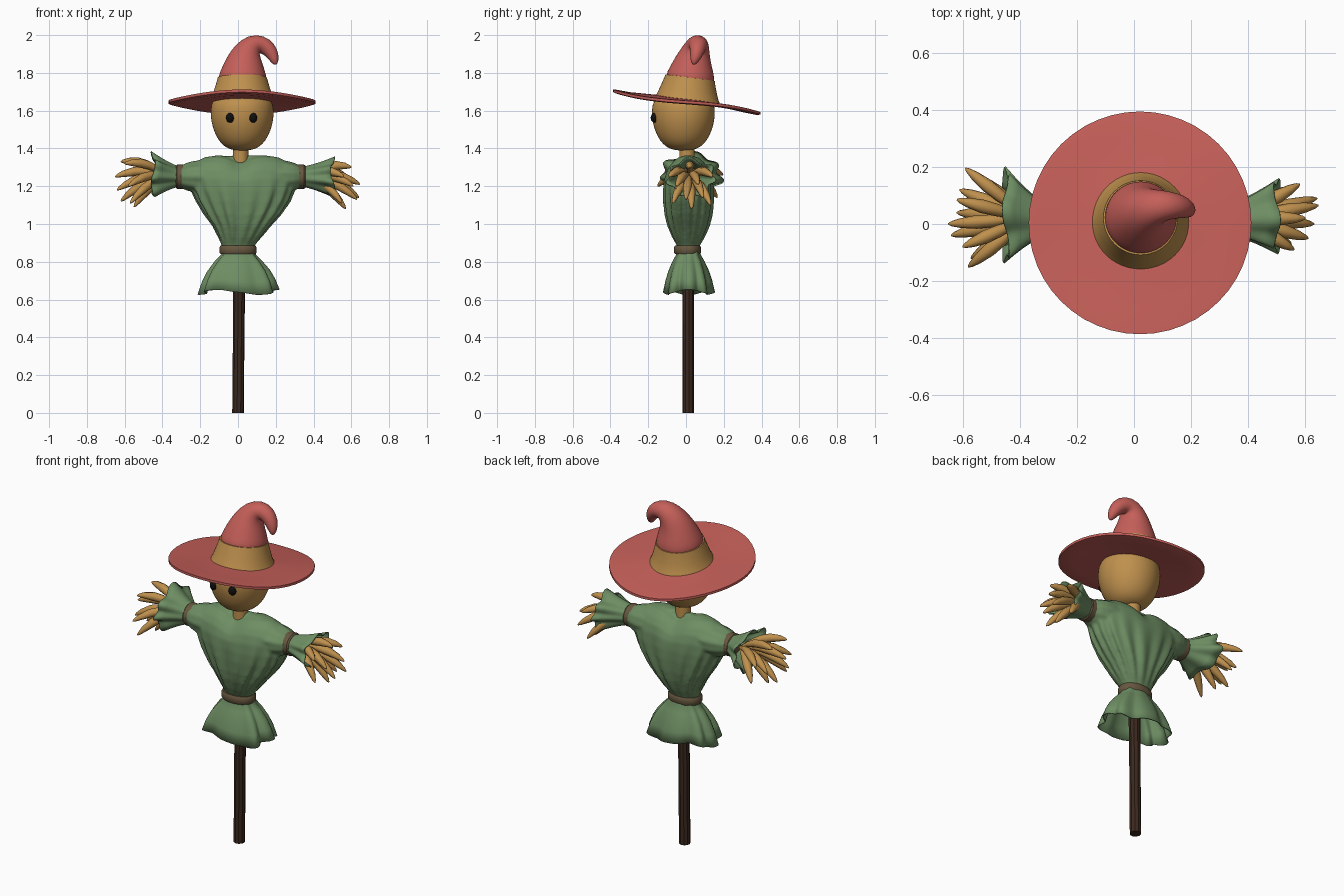
import bpy, math
from mathutils import Vector as V

if "Cube" in bpy.data.objects:
    bpy.data.objects.remove(bpy.data.objects["Cube"])

X, Y, Z = V((1, 0, 0)), V((0, 1, 0)), V((0, 0, 1))


def material(name, rgb):
    m = bpy.data.materials.new(name)
    m.diffuse_color = (*rgb, 1)
    m.use_nodes = True
    m.node_tree.nodes["Principled BSDF"].inputs["Base Color"].default_value = m.diffuse_color
    return m


RED = material("red_felt", (0.56, 0.115, 0.10))
GREEN = material("green_cloth", (0.155, 0.27, 0.125))
STRAW = material("straw", (0.52, 0.28, 0.075))
WOOD = material("dark_wood", (0.045, 0.022, 0.013))
ROPE = material("rope", (0.135, 0.095, 0.05))
BLACK = material("black", (0.005, 0.005, 0.005))


def ring(c, u, v, a, b, n=64, k=0, amp=0, ph=0, e=1.0, lean=0):
    """Super-ellipse ring around c, with k irregular cloth folds pushed along the radius."""
    pts = []
    for i in range(n):
        t = 2 * math.pi * i / n
        f = 1 + amp * (math.cos(k * t + ph + 0.8 * math.sin(2 * t)) + 0.4 * math.sin((k // 2 + 1) * t))
        cu, sv = math.cos(t), math.sin(t)
        pts.append(V(c) + u * a * f * math.copysign(abs(cu) ** e, cu)
                   + v * b * f * math.copysign(abs(sv) ** e, sv)
                   + u.cross(v) * lean * math.cos(3 * t + ph))
    return pts


def make(name, lofts, mat, caps=True, angle=40):
    """Skin one or more stacks of rings into a single smooth object."""
    verts, faces = [], []
    for rings in lofts:
        o, n = len(verts), len(rings[0])
        for r in rings:
            verts += [tuple(p) for p in r]
        for j in range(len(rings) - 1):
            for i in range(n):
                a, b = o + j * n + i, o + j * n + (i + 1) % n
                faces.append((a, b, b + n, a + n))
        if caps:
            faces.append(tuple(range(o + n - 1, o - 1, -1)))
            faces.append(tuple(range(len(verts) - n, len(verts))))
    me = bpy.data.meshes.new(name)
    me.from_pydata(verts, [], faces)
    ob = bpy.data.objects.new(name, me)
    bpy.context.collection.objects.link(ob)
    me.materials.append(mat)
    bpy.ops.object.select_all(action='DESELECT')
    ob.select_set(True)
    bpy.context.view_layer.objects.active = ob
    bpy.ops.object.shade_smooth_by_angle(angle=math.radians(angle))
    return ob


def tube(path, radii, n=10):
    """Rings along a path, carried without twist."""
    path = [V(p) for p in path]
    rings, u, last = [], None, None
    for i, p in enumerate(path):
        t = (path[min(i + 1, len(path) - 1)] - path[max(i - 1, 0)]).normalized()
        if u is None:
            u = t.orthogonal().normalized()
        else:
            u = last.rotation_difference(t) @ u
        rings.append(ring(p, u, t.cross(u), radii[i], radii[i], n))
        last = t
    return rings


def smooth(ob, levels=2):
    s = ob.modifiers.new("subsurf", 'SUBSURF')
    s.levels = s.render_levels = levels


def solid(ob, t):
    ob.modifiers.new("thickness", 'SOLIDIFY').thickness = t


def tilted(profile, cx, n=48):
    """Lathe rings (radius, height, y centre) sheared so the front rises like the hat."""
    return [[p + Z * (-0.132 * p.y) for p in ring((cx, cy, z), X, Y, r, r, n)] for r, z, cy in profile]


# pole
make("pole", [tube([(0, .012, 0), (.004, .012, .45), (.01, .012, 1.0)], [.031, .031, .033])], WOOD, angle=25)

# shirt body and sleeves, fused into one cloth surface
body = []
for z, a, b, cx in [(.85, .08, .054, 0), (.885, .086, .06, 0), (.93, .112, .084, .01), (.99, .15, .108, .02),
                    (1.05, .197, .122, .025), (1.12, .243, .13, .028), (1.18, .272, .132, .026),
                    (1.24, .287, .128, .022), (1.29, .282, .114, .02), (1.325, .25, .092, .02),
                    (1.353, .195, .062, .018), (1.365, .12, .03, .015)]:
    amp = .06 * max(0, min(1, (1.27 - z) / .2, .3 + (z - .88) / .08))
    r = ring((cx, .012, z), X, Y, a, b, 120, 17, amp, e=.88)
    if z > 1.2:
        for p in r:
            p.z -= .035 * min(1, (z - 1.2) / .12) * math.exp(-((p.x - .012) / .06) ** 2)
    body.append(r)
sleeves = []
for s, x0, x1 in [(-1, -.12, -.31), (1, .15, .335)]:
    rows = []
    for t, k in [(0, 1.5), (.35, 1.5), (.6, 1.42), (.8, 1.25), (1, .95)]:
        rows.append(ring((x0 + (x1 - x0) * t, .015, 1.25), Y * s, Z, .066 * k, .058 * k, 48, 9, .03))
    sleeves.append(rows)
shirt = make("shirt", [body] + sleeves, GREEN)
rm = shirt.modifiers.new("fuse", 'REMESH')
rm.mode, rm.voxel_size, rm.use_smooth_shade = 'VOXEL', .008, True
sm = shirt.modifiers.new("soften", 'SMOOTH')
sm.factor, sm.iterations = .5, 6

# flared shirt hem
rows = []
for z, a, b, amp in [(.87, .08, .056, .02), (.835, .084, .058, .03), (.80, .116, .076, .045), (.75, .152, .096, .06),
                     (.70, .176, .11, .07), (.638, .196, .122, .08)]:
    rows.append(ring((.003, .012, z), X, Y, a, b, 96, 8, amp, e=.78, lean=.013 * max(0, (.8 - z) / .16)))
solid(make("shirt_hem", [rows], GREEN, caps=False, angle=70), .006)

# belt rope
belt = [ring((0, .008, z), X, Y, .092 + d, .066 + d, 48, e=.92)
        for z, d in [(.84, -.02), (.84, 0), (.85, .006), (.876, .006), (.886, 0), (.886, -.02)]]
make("belt", [belt], ROPE)

# wrist ropes and flared cuffs
for side, s, xb, xe, ry, rz, cz in [("left", -1, -.305, -.447, .155, .115, 1.257),
                                    ("right", 1, .333, .5, .122, .100, 1.245)]:
    rope = [ring((xb + s * d, .015, 1.25), Y * s, Z, .06 + g, .057 + g, 32)
            for d, g in [(-.025, -.02), (-.025, 0), (-.017, .007), (.017, .007), (.025, 0), (.025, -.02)]]
    make(side + "_wrist_rope", [rope], ROPE)
    rows = []
    for t in [0, .15, .35, .55, .75, 1]:
        f = t ** 1.25
        rows.append(ring((xb + (xe - xb) * t, .015 + .014 * t, 1.25 + (cz - 1.25) * t), Y * s, Z,
                         .055 + (ry - .055) * f, .052 + (rz - .052) * f, 80, 7, .02 + .09 * f, 1.2,
                         lean=.012 * t))
    solid(make(side + "_cuff", [rows], GREEN, caps=False, angle=70), .006)

# straw hands: bent spindles fanning out to these tips
TIPS = {
    "left": [(-.59, .195, 1.26), (-.54, .165, 1.14), (-.62, .085, 1.33), (-.61, .12, 1.2), (-.65, 0, 1.25),
             (-.64, -.04, 1.18), (-.6, -.08, 1.32), (-.58, -.15, 1.2), (-.57, -.12, 1.11), (-.62, .04, 1.12),
             (-.55, .02, 1.09)],
    "right": [(.58, .14, 1.25), (.645, .065, 1.21), (.63, 0, 1.13), (.64, .09, 1.14), (.6, .02, 1.3),
              (.56, -.09, 1.25), (.61, -.05, 1.2), (.57, .03, 1.08), (.55, .13, 1.1), (.55, -.07, 1.11)]}
for side, tips in TIPS.items():
    s = -1 if side == "left" else 1
    straws = []
    for tip in tips:
        tip, base = V(tip), V((s * .37, .02, 1.25))
        path = [base.lerp(tip, t) + Z * .12 * t * (1 - t) for t in (.0, .25, .45, .65, .85, .96, 1)]
        straws.append(tube(path, [.010, .016, .022, .024, .017, .009, .003], 8))
    make(side + "_straw_hand", straws, STRAW, angle=60)

# neck and head
make("neck", [tube([(.013, .005, 1.28), (.015, .005, 1.44)], [.042, .042], 12)], STRAW)
head = [(.012, 1.389), (.055, 1.392), (.092, 1.408), (.124, 1.440), (.149, 1.488), (.165, 1.545), (.168, 1.59),
        (.165, 1.63), (.15, 1.665), (.1, 1.68), (.02, 1.69)]
smooth(make("head", [[ring((.022, -.014, z), X, Y, r, r, 32) for r, z in head]], STRAW, angle=80), 1)

# eyes
for side, x in [("left", -.042), ("right", .08)]:
    bpy.ops.mesh.primitive_uv_sphere_add(segments=20, ring_count=12, location=(x, -.165, 1.562))
    eye = bpy.context.object
    eye.name = side + "_eye"
    eye.scale = (.021, .022, .026)
    eye.data.materials.append(BLACK)
    bpy.ops.object.shade_smooth()

# hat brim, gently waved
brim = tilted([(r, z, .004) for r, z in [
    (.02, 1.646), (.2, 1.644), (.3, 1.636), (.37, 1.634), (.39, 1.639), (.39, 1.653), (.37, 1.655),
    (.3, 1.654), (.2, 1.66), (.02, 1.668)]], .021)
for r in brim:
    for p in r:
        d = V((p.x - .021, p.y - .004))
        p.z += .008 * (d.length / .39) ** 2 * math.sin(3 * math.atan2(d.y, d.x))
make("hat_brim", [brim], RED)

# straw hat band
band = [(.172, 1.655, .01), (.160, 1.68, .011), (.149, 1.713, .014), (.138, 1.748, .018), (.130, 1.778, .022),
        (.11, 1.779, .022)]
make("hat_band", [tilted(band, .023)], STRAW)

# bent hat crown, its foot following the tilted band
crown = tilted([(.122, 1.73, .02), (.129, 1.778, .022), (.119, 1.812, .029)], .024, 32)
quarter = tube([(.031, .03, 1.82), (.036, .038, 1.86), (.05, .05, 1.91), (.083, .062, 1.95),
                (.125, .066, 1.953), (.165, .061, 1.927), (.188, .052, 1.887), (.197, .042, 1.855),
                (.198, .04, 1.843)], [.112, .099, .078, .060, .049, .041, .031, .018, .005], 32)
# line the bend's rings up with the foot before skinning them together
bend = quarter[1:]
k = min(range(32), key=lambda i: (bend[0][i] - crown[-1][0]).length)
crown += [r[k:] + r[:k] for r in bend]
smooth(make("hat_crown", [crown], RED, angle=80), 1)
